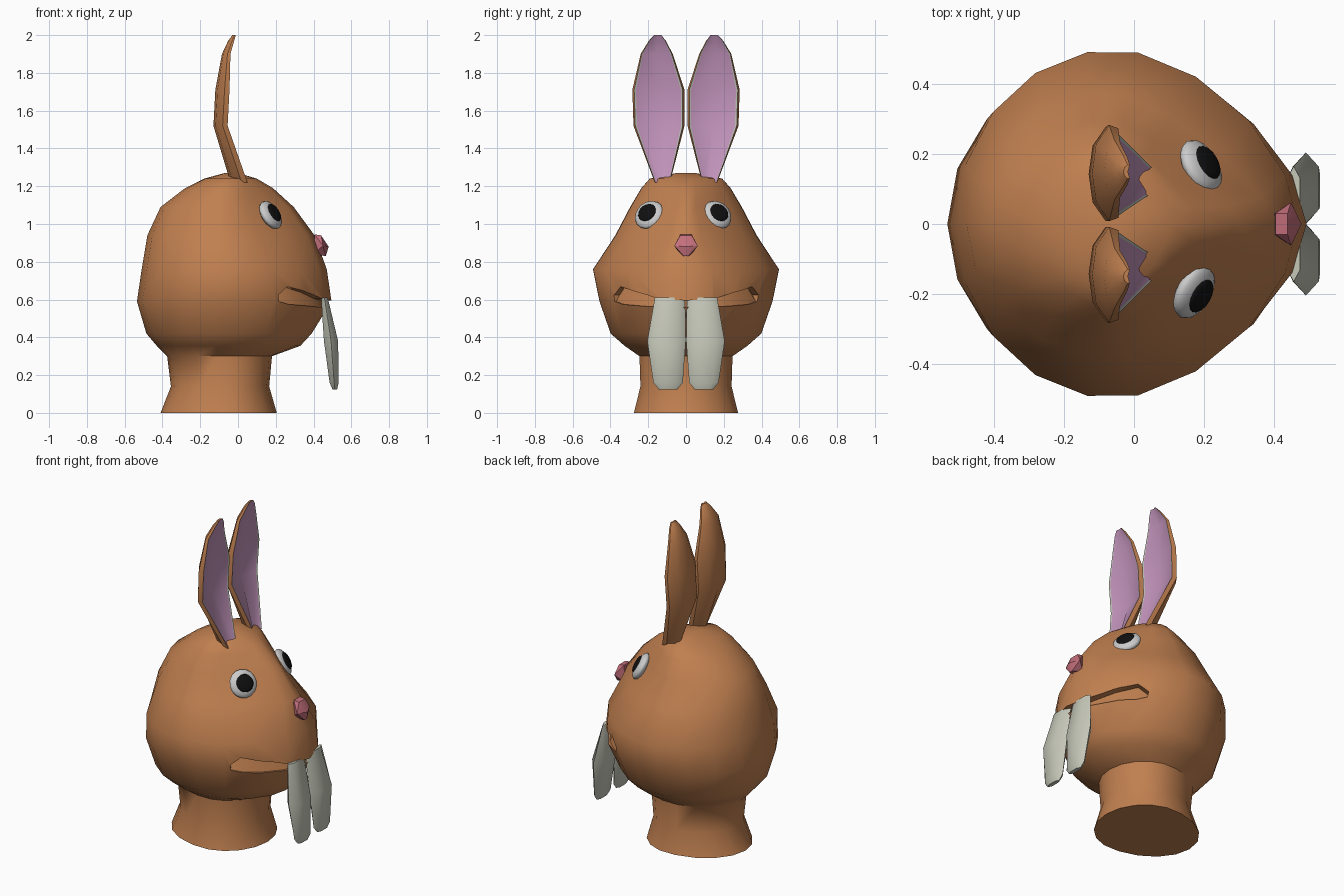
import bpy, bmesh
from math import sin, cos, radians, pi
from mathutils import Vector

if "Cube" in bpy.data.objects:
    bpy.data.objects.remove(bpy.data.objects["Cube"])


def material(name, rgb):
    m = bpy.data.materials.new(name)
    m.diffuse_color = (*rgb, 1)
    m.use_nodes = True
    m.node_tree.nodes["Principled BSDF"].inputs["Base Color"].default_value = m.diffuse_color
    return m


FUR = material("fur", (0.53, 0.215, 0.08))
PINK = material("ear_pink", (0.53, 0.29, 0.49))
PALE = material("ear_rim", (0.5, 0.5, 0.45))
NOSE = material("nose_pink", (0.55, 0.16, 0.2))
TOOTH = material("tooth_ivory", (0.56, 0.57, 0.48))
WHITE = material("eye_white", (0.75, 0.75, 0.75))
BLACK = material("pupil_black", (0.005, 0.005, 0.005))


def finish(name, bm, mats, angle=50):
    bmesh.ops.recalc_face_normals(bm, faces=bm.faces)
    me = bpy.data.meshes.new(name)
    bm.to_mesh(me)
    bm.free()
    ob = bpy.data.objects.new(name, me)
    bpy.context.collection.objects.link(ob)
    for m in mats:
        me.materials.append(m)
    smooth(ob, angle)
    return ob


def smooth(ob, angle):
    bpy.ops.object.select_all(action='DESELECT')
    ob.select_set(True)
    bpy.context.view_layer.objects.active = ob
    bpy.ops.object.shade_smooth_by_angle(angle=radians(angle))


def loft(name, rings, mats, angle=50, slots=None):
    """Skin a stack of closed rings; slots gives a material per ring side."""
    bm = bmesh.new()
    vs = [[bm.verts.new(p) for p in r] for r in rings]
    n = len(rings[0])
    for a, b in zip(vs, vs[1:]):
        for i in range(n):
            j = (i + 1) % n
            f = bm.faces.new((a[i], a[j], b[j], b[i]))
            f.material_index = slots[i] if slots else 0
    bm.faces.new(vs[0])
    bm.faces.new(vs[-1])
    return finish(name, bm, mats, angle)


# Head and neck: z, back x, front x, half width, front roundness
ROWS = [(0.0, -.41, .205, .28, 2), (.14, -.355, .165, .245, 2),
        (.30, -.375, .18, .25, 2), (.355, -.43, .33, .33, 1.9),
        (.42, -.485, .39, .405, 1.8), (.59, -.535, .495, .465, 1.75),
        (.76, -.51, .47, .50, 1.7), (.94, -.48, .405, .38, 1.35),
        (1.09, -.41, .295, .30, 1.22), (1.19, -.28, .185, .24, 1.35),
        (1.24, -.18, .10, .195, 1.7), (1.27, -.07, .0, .05, 2)]
MID = -.055


def head_point(z, t, scale=1.0):
    for a, b in zip(ROWS, ROWS[1:]):
        if a[0] <= z <= b[0]:
            k = (z - a[0]) / (b[0] - a[0])
            _, xb, xf, hw, p = [u + (v - u) * k for u, v in zip(a, b)]
            break
    c, s = cos(t), sin(t)
    if c < 0:
        p = 2
    e = 2 / p
    x = (xf - MID) * abs(c) ** e if c > 0 else -(MID - xb) * abs(c) ** e
    y = hw * abs(s) ** e * (1 if s > 0 else -1)
    return Vector((MID + x * scale, y * scale, z))


head = loft("head", [[head_point(r[0], 2 * pi * i / 18) for i in range(18)]
                     for r in ROWS], [FUR])

# Mouth groove: angle, upper lip z, lower lip z
half = [(57, .625, .59), (50, .668, .575), (36, .638, .567), (22, .605, .56)]
stations = [(-t, a, b) for t, a, b in half] + [(0, .595, .56)] + half[::-1]
cutter = loft("mouth_cutter", [
    [head_point(a, radians(t), .91), head_point(a, radians(t), 1.12),
     head_point(b, radians(t), 1.12), head_point(b, radians(t), .97)]
    for t, a, b in stations], [FUR])
cutter.hide_render = True
mod = head.modifiers.new("mouth", 'BOOLEAN')
mod.operation = 'DIFFERENCE'
mod.solver = 'EXACT'
mod.object = cutter
bpy.context.view_layer.objects.active = head
bpy.ops.object.modifier_apply(modifier="mouth")
bpy.data.objects.remove(cutter)
smooth(head, 50)

# Ears and teeth: z, centre y, half width, back x, front x
EAR = [(1.22, .125, .04, -.04, .05), (1.52, .143, .135, -.13, -.055),
       (1.71, .146, .138, -.12, -.045), (1.90, .155, .085, -.085, -.04),
       (1.97, .152, .045, -.052, -.02), (2.0, .15, .02, -.03, -.012)]
EAR_SECTION = [(-1, .65), (-.93, 1), (-.86, .95), (0, .7), (.86, .95),
               (.93, 1), (1, .65), (.6, .15), (0, 0), (-.6, .15)]
EAR_SLOTS = [0, 1, 2, 2, 1, 0, 0, 0, 0, 0]
TEETH = [(.61, .085, .08, .44, .475), (.38, .103, .102, .455, .53),
         (.16, .095, .078, .485, .533), (.125, .095, .05, .50, .525)]
TOOTH_SECTION = [(-1, .5), (-.6, 1), (.6, 1), (1, .5), (.6, 0), (-.6, 0)]


def sections(rows, shape, side):
    return [[(xb + (xf - xb) * v, side * (yc + hw * u), z) for u, v in shape]
            for z, yc, hw, xb, xf in rows]


def eyeball(name, centre, normal, radius, depth, mat):
    bpy.ops.mesh.primitive_uv_sphere_add(segments=16, ring_count=8, location=centre)
    ob = bpy.context.object
    ob.name = name
    ob.scale = (radius, radius, depth)
    ob.rotation_euler = normal.to_track_quat('Z', 'Y').to_euler()
    ob.data.materials.append(mat)
    smooth(ob, 50)


for side, tag in ((1, "right"), (-1, "left")):
    loft(tag + "_ear", sections(EAR, EAR_SECTION, side), [FUR, PALE, PINK], 45, EAR_SLOTS)
    loft(tag + "_tooth", sections(TEETH, TOOTH_SECTION, side), [TOOTH], 40)
    # Eyes, set slightly unevenly
    c = Vector((.192, .165, 1.048)) if side > 0 else Vector((.172, -.195, 1.048))
    n = Vector((.76, .43 * side, .48)).normalized()
    eyeball(tag + "_eye", c, n, .083, .035, WHITE)
    eyeball(tag + "_pupil", c + n * .027, n, .052, .014, BLACK)

# Nose
bm = bmesh.new()
for x, y, z in [(.48, 0, .88), (.405, .03, .945), (.45, .062, .885),
                (.44, .03, .94), (.40, .03, .84), (.465, .012, .83)]:
    for s in ((1, -1) if y else (1,)):
        bm.verts.new((x, y * s, z))
bmesh.ops.convex_hull(bm, input=bm.verts)
finish("nose", bm, [NOSE], 30)
